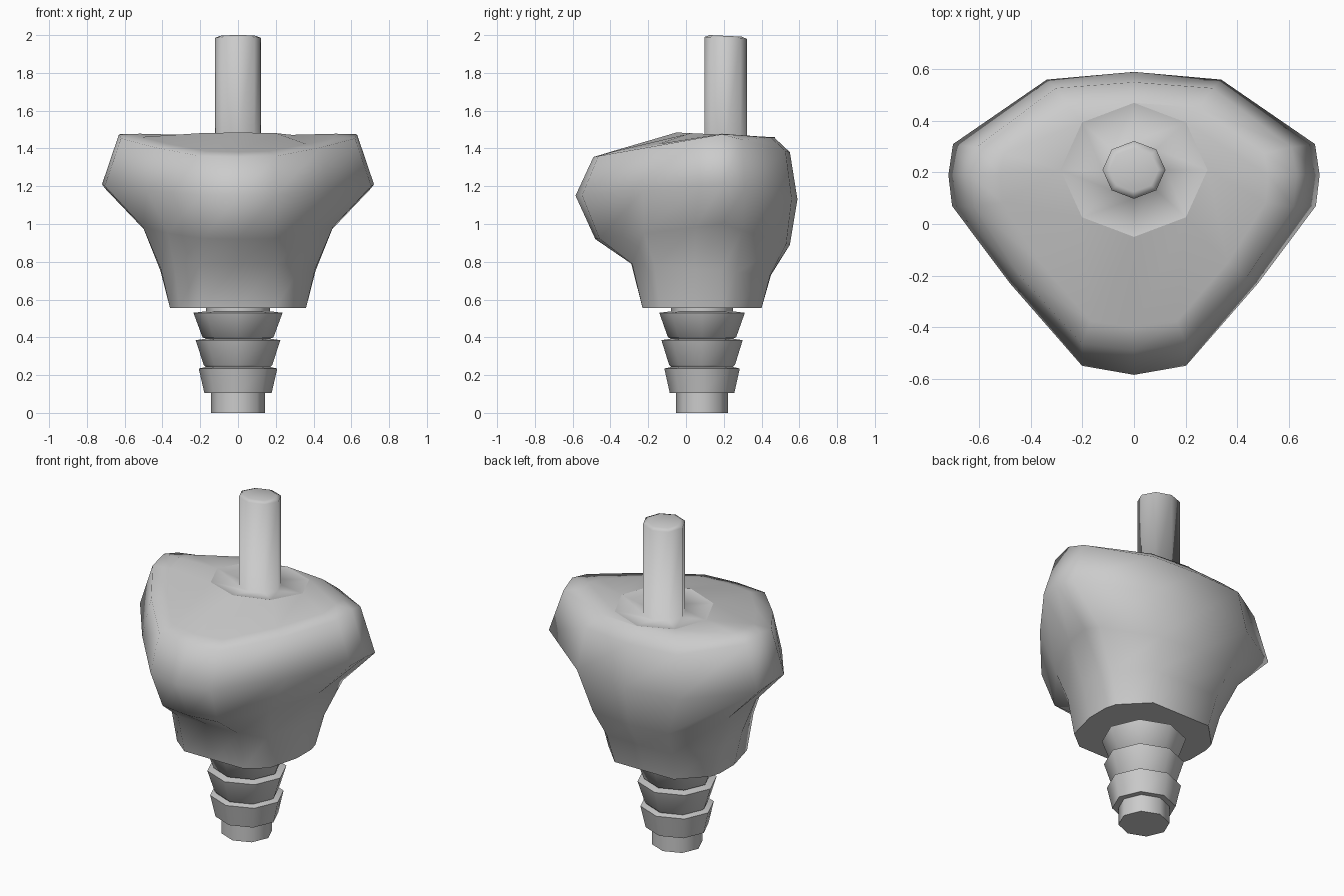
import bpy, bmesh, math

cube = bpy.data.objects.get("Cube")
if cube:
    bpy.data.objects.remove(cube, do_unlink=True)

grey = bpy.data.materials.new("plain_grey")
grey.use_nodes = True
COLOUR = (0.6, 0.6, 0.6, 1)
grey.diffuse_color = COLOUR
grey.node_tree.nodes["Principled BSDF"].inputs["Base Color"].default_value = COLOUR


def loft(name, rings, cap_start, cap_end, angle):
    """Skin a stack of equal-length rings and shade it smooth."""
    bm = bmesh.new()
    loops = [[bm.verts.new(p) for p in ring] for ring in rings]
    n = len(loops[0])
    for a, b in zip(loops, loops[1:]):
        for i in range(n):
            j = (i + 1) % n
            bm.faces.new((a[i], a[j], b[j], b[i]))
    if cap_start:
        bm.faces.new(loops[0][::-1])
    if cap_end:
        bm.faces.new(loops[-1])
    bmesh.ops.remove_doubles(bm, verts=bm.verts[:], dist=0.0005)
    bmesh.ops.recalc_face_normals(bm, faces=bm.faces[:])
    mesh = bpy.data.meshes.new(name)
    bm.to_mesh(mesh)
    bm.free()
    mesh.materials.append(grey)
    obj = bpy.data.objects.new(name, mesh)
    bpy.context.collection.objects.link(obj)
    bpy.ops.object.select_all(action="DESELECT")
    obj.select_set(True)
    bpy.context.view_layer.objects.active = obj
    bpy.ops.object.shade_smooth_by_angle(angle=math.radians(angle))
    return obj


def octagon(rx, ry, cy, z, tilt=0.0):
    """Eight points, counter-clockwise from the front; tilt drops the back."""
    ring = []
    for i in range(8):
        a = math.tau * i / 8 - math.pi / 2
        dy = ry * math.sin(a)
        ring.append((rx * math.cos(a), cy + dy, z - tilt * dy))
    return ring


def mirrored(half):
    """Complete a front-to-back half ring across x = 0."""
    return half + [(-x, y, z) for x, y, z in half[-2:0:-1]]


# Body: a lobed plan above blends into a boxy plan at the foot
MID_Y = 0.19
LOBED = [(0, -1), (.28, -.955), (.67, -.54), (.98, -.155),
         (1, 0), (.975, .3), (.47, .925), (0, 1)]
BOXY = [(0, -1), (.55, -1), (.86, -.79), (1, -.33),
        (1, 0), (.95, .3), (.55, 1), (0, 1)]


def body_ring(boxy, half_width, front, side_z, back):
    half = []
    for (u0, v0), (u1, v1) in zip(LOBED, BOXY):
        u = u0 + (u1 - u0) * boxy
        v = v0 + (v1 - v0) * boxy
        end_y, end_z = front if v < 0 else back
        t = abs(v)
        half.append((u * half_width, MID_Y + (end_y - MID_Y) * t,
                     side_z + (end_z - side_z) * t))
    return mirrored(half)


SHAFT_Y, TILT = 0.21, 0.048
rim = octagon(0.285, 0.26, SHAFT_Y, 1.472, TILT)
rim_half = [rim[i] for i in (0, 1, 1, 2, 2, 3, 3, 4)]

body = [
    body_ring(1, .36, (-.23, .555), .555, (.40, .555)),
    body_ring(.8, .41, (-.29, .79), .75, (.45, .73)),
    body_ring(.3, .51, (-.48, .92), 1.0, (.55, .89)),
    body_ring(0, .72, (-.585, 1.15), 1.21, (.59, 1.13)),
    body_ring(.15, .63, (-.49, 1.355), 1.475, (.55, 1.38)),
    body_ring(.15, .52, (-.40, 1.382), 1.478, (.47, 1.455)),
    mirrored(rim_half),
]
loft("body", body, True, False, 70)

# Shaft rising from a shallow dished collar
shaft = [
    rim,
    octagon(.122, .112, SHAFT_Y, 1.445, TILT),
    octagon(.122, .112, SHAFT_Y, 1.985, TILT),
    octagon(.095, .085, SHAFT_Y, 1.996, TILT),
]
loft("shaft_and_collar", shaft, False, True, 180)

# Ribbed peg: a stub, three flared ribs and a neck
PROFILE = [(.143, 0), (.143, .105)]
for base, low, high in ((.105, .178, .208), (.255, .182, .224), (.4, .188, .236)):
    PROFILE += [(low, base), (high, base + .13), (.17, base + .138)]
PROFILE.append((.17, .56))
peg = [octagon(r, r * .96, .085, z) for r, z in PROFILE]
loft("ribbed_peg", peg, True, True, 50)
